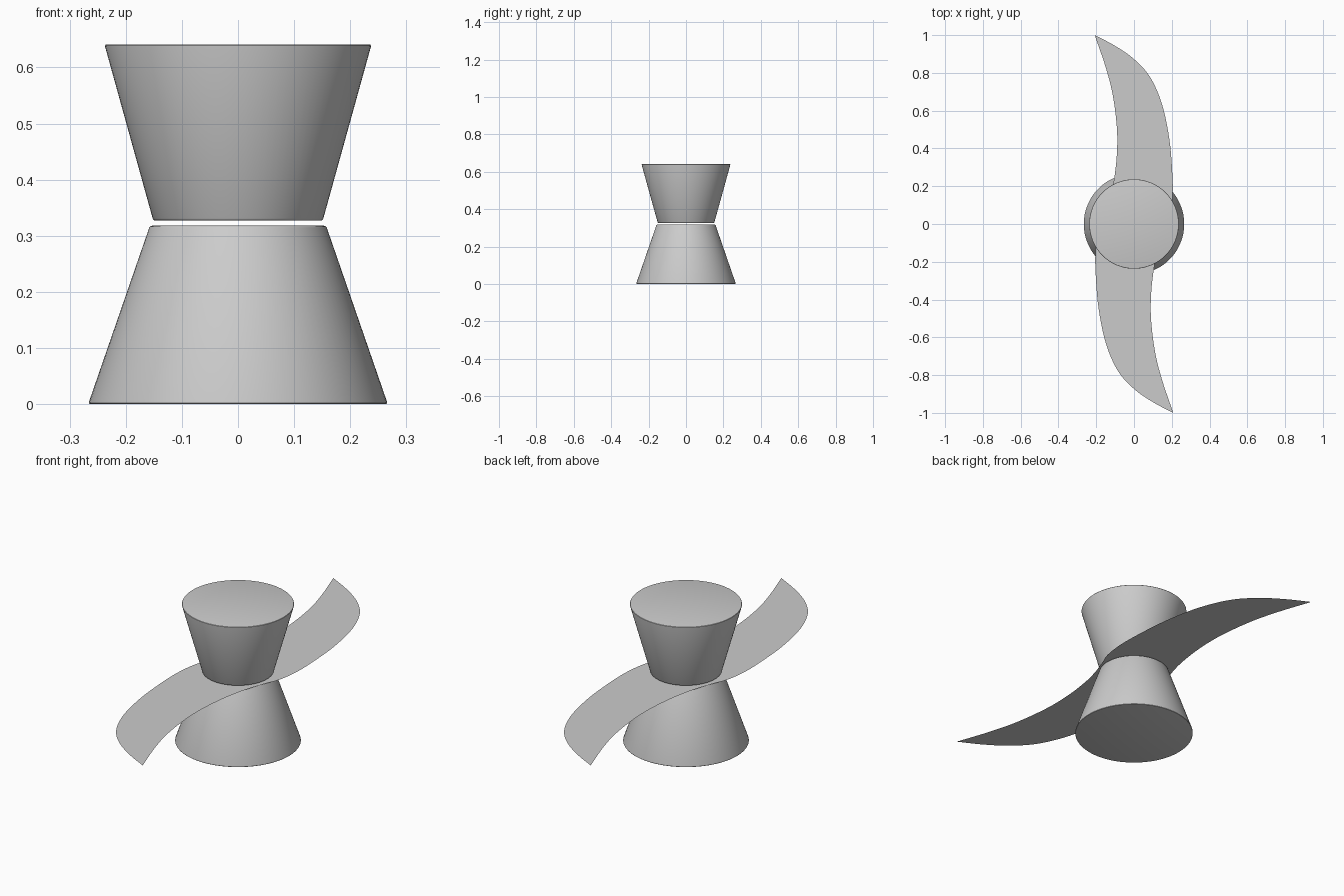
import bpy, bmesh, math
from mathutils import Vector

if "Cube" in bpy.data.objects:
    bpy.data.objects.remove(bpy.data.objects["Cube"])


def finish(name, bm, smooth):
    mesh = bpy.data.meshes.new(name)
    bm.to_mesh(mesh)
    bm.free()
    obj = bpy.data.objects.new(name, mesh)
    bpy.context.collection.objects.link(obj)
    if smooth:
        bpy.ops.object.select_all(action='DESELECT')
        obj.select_set(True)
        bpy.context.view_layer.objects.active = obj
        bpy.ops.object.shade_smooth_by_angle(angle=math.radians(30))
    return obj


def frustum(name, r_low, r_high, z_low, z_high, bevel):
    """Closed cone section with a small rounded rim at both ends."""
    bm = bmesh.new()
    bmesh.ops.create_cone(bm, cap_ends=True, segments=96, radius1=r_low,
                          radius2=r_high, depth=z_high - z_low)
    bmesh.ops.translate(bm, verts=bm.verts, vec=(0, 0, (z_low + z_high) / 2))
    rims = [e for e in bm.edges if any(len(f.verts) > 4 for f in e.link_faces)]
    bmesh.ops.bevel(bm, geom=rims, offset=bevel, segments=3, profile=0.5,
                    affect='EDGES')
    return finish(name, bm, True)


def catmull(p0, p1, p2, p3, t):
    return 0.5 * (2 * p1 + (p2 - p0) * t + (2 * p0 - 5 * p1 + 4 * p2 - p3) * t * t
                  + (3 * p1 - p0 - 3 * p2 + p3) * t ** 3)


# Lower and upper hub cones
frustum("lower_hub", 0.267, 0.157, 0.0, 0.318, 0.004)
frustum("upper_hub", 0.151, 0.238, 0.327, 0.641, 0.004)

# Blade: one S-curved flat sheet, half its edge repeated by a half turn
edge = [(-0.208, 1.0), (-0.1, 0.943), (0.0, 0.873), (0.085, 0.778),
        (0.148, 0.635), (0.187, 0.45), (0.203, 0.265), (0.204, 0.14),
        (0.19, 0.04), (0.165, -0.025), (0.134, -0.112), (0.11, -0.21),
        (0.092, -0.35), (0.09, -0.5), (0.112, -0.68), (0.15, -0.83),
        (0.208, -1.0)]
pts = [Vector(p) for p in edge]
ctrl = [2 * pts[0] - pts[1]] + pts + [2 * pts[-1] - pts[-2]]
STEPS = 5
side = [catmull(*ctrl[i:i + 4], s / STEPS)
        for i in range(len(pts) - 1) for s in range(STEPS)] + [pts[-1]]

bm = bmesh.new()
outline = side[:-1] + [-p for p in side[:-1]]
face = bm.faces.new([bm.verts.new((p.x, p.y, 0.322)) for p in outline])
face.normal_update()
if face.normal.z < 0:
    face.normal_flip()
bmesh.ops.triangulate(bm, faces=bm.faces[:])
finish("blade", bm, False)
